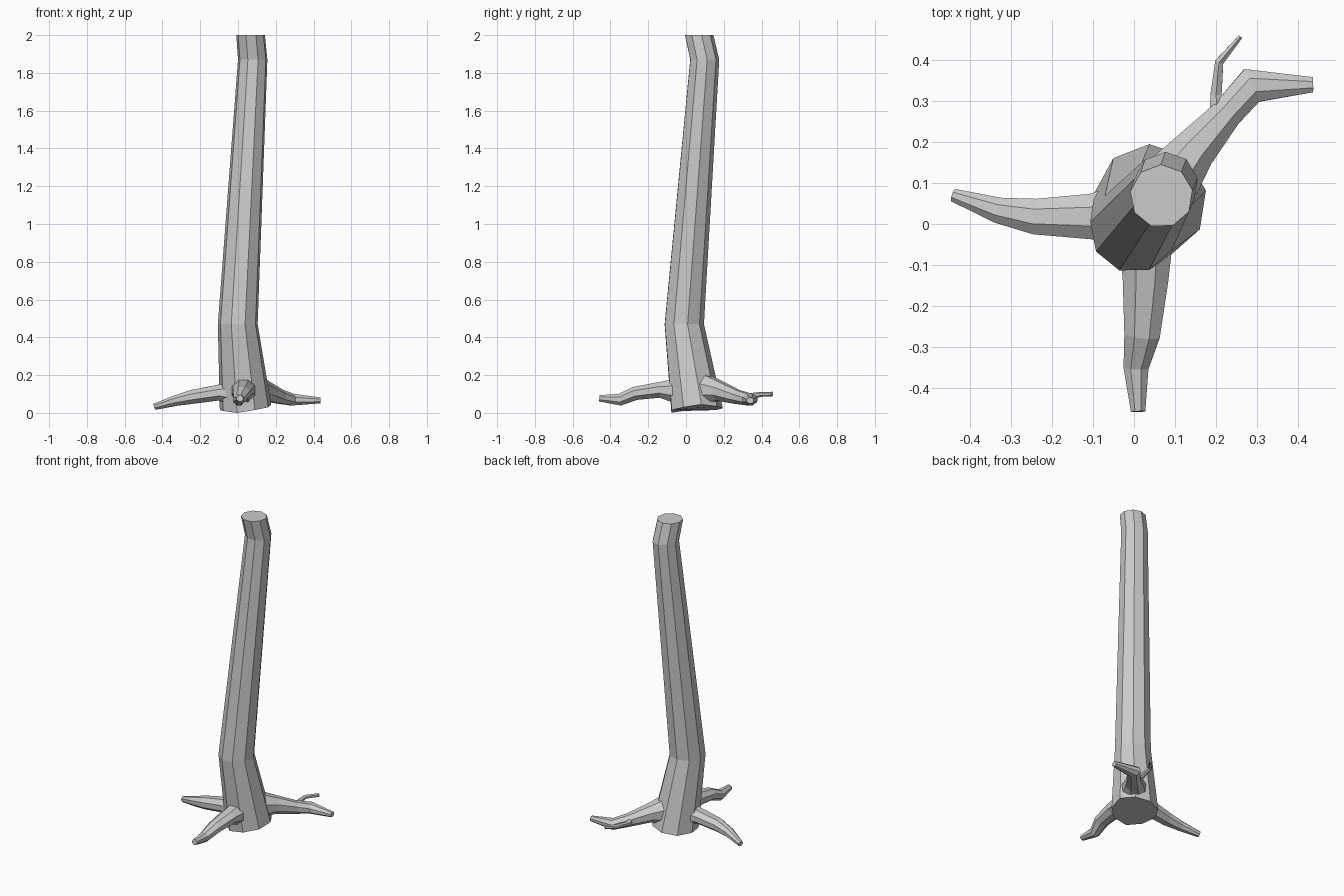
import bpy, bmesh
from math import sin, cos, radians, pi
from mathutils import Vector

if "Cube" in bpy.data.objects:
    bpy.data.objects.remove(bpy.data.objects["Cube"])


def loft(name, rings):
    """Skin a list of equal-sized rings and cap both ends."""
    bm = bmesh.new()
    loops = [[bm.verts.new(p) for p in ring] for ring in rings]
    n = len(loops[0])
    for a, b in zip(loops, loops[1:]):
        for i in range(n):
            j = (i + 1) % n
            bm.faces.new((a[i], a[j], b[j], b[i]))
    bm.faces.new(loops[0][::-1])
    bm.faces.new(loops[-1])
    bmesh.ops.recalc_face_normals(bm, faces=bm.faces)
    mesh = bpy.data.meshes.new(name)
    bm.to_mesh(mesh)
    bm.free()
    obj = bpy.data.objects.new(name, mesh)
    bpy.context.collection.objects.link(obj)
    return obj


def root(name, path, sides=8):
    """Tapered tube; path rows are x, y, z, half width, half height."""
    pts = [Vector(p[:3]) for p in path]
    rings = []
    for i, p in enumerate(pts):
        tangent = Vector((0, 0, 0))
        if i > 0:
            tangent += (p - pts[i - 1]).normalized()
        if i < len(pts) - 1:
            tangent += (pts[i + 1] - p).normalized()
        tangent.normalize()
        side = tangent.cross(Vector((0, 0, 1))).normalized()
        up = side.cross(tangent)
        w, h = path[i][3:]
        rings.append([p + side * w * cos(2 * pi * (k + .5) / sides)
                      + up * h * sin(2 * pi * (k + .5) / sides) for k in range(sides)])
    return loft(name, rings)


# Nine-sided leaning trunk with an uneven, slanted base
angles = [radians(11 + 40 * k) for k in range(9)]
base_z = [.045, .035, .025, .015, .015, .01, 0, .015, .03]
trunk_rings = [[(.04 + .138 * cos(a), .055 + .14 * sin(a), z)
                for a, z in zip(angles, base_z)]]
for x, y, z, r in [(-.001, -.012, .47, .107), (.078, .097, 1.87, .079), (.067, .068, 2, .077)]:
    trunk_rings.append([(x + r * cos(a), y + r * sin(a), z) for a in angles])
loft("trunk", trunk_rings)

# Spreading roots
root("left_root", [(-.04, .025, .105, .075, .07), (-.105, .018, .107, .06, .045),
                   (-.24, .018, .085, .047, .04), (-.33, .033, .065, .034, .03),
                   (-.44, .07, .033, .017, .018)])
root("front_root", [(.03, -.04, .115, .07, .075), (.028, -.14, .122, .06, .045),
                    (.02, -.27, .103, .047, .038), (.005, -.35, .07, .033, .034),
                    (.01, -.458, .077, .019, .018)])
root("back_root", [(.085, .10, .125, .08, .085), (.145, .178, .115, .058, .055),
                   (.225, .268, .085, .041, .04), (.287, .338, .07, .047, .033),
                   (.437, .34, .066, .02, .017)])

# Small twig growing off the back root
root("root_twig", [(.205, .265, .09, .022, .02), (.2, .315, .085, .016, .017),
                   (.208, .395, .098, .012, .013), (.26, .457, .1, .006, .012)], 6)
